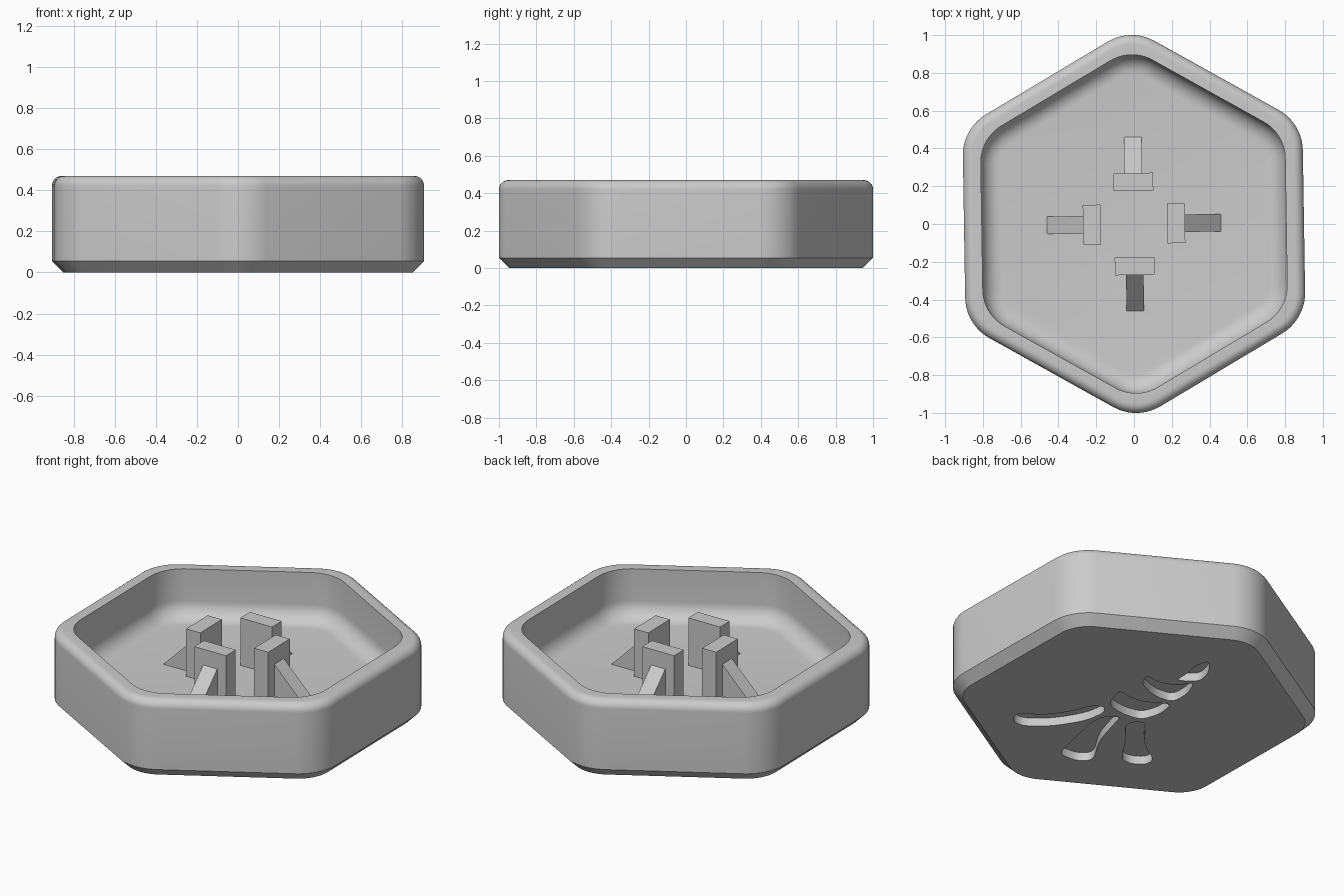
import bpy, bmesh
from math import radians, sin, cos, pi
from mathutils import Matrix, Vector

cube = bpy.data.objects.get("Cube")
if cube:
    bpy.data.objects.remove(cube, do_unlink=True)

TILT = radians(0.9)
FLOOR = 0.18
TOP = 0.47

grey = bpy.data.materials.new("light grey")
grey.use_nodes = True
grey.diffuse_color = (0.6, 0.6, 0.6, 1)
grey.node_tree.nodes["Principled BSDF"].inputs["Base Color"].default_value = grey.diffuse_color


def make_object(name, bm):
    bmesh.ops.recalc_face_normals(bm, faces=bm.faces)
    mesh = bpy.data.meshes.new(name)
    bm.to_mesh(mesh)
    bm.free()
    mesh.materials.append(grey)
    obj = bpy.data.objects.new(name, mesh)
    bpy.context.collection.objects.link(obj)
    return obj


def hexagon(apothem, radius, steps=10):
    """Rounded hexagon with a corner on the y axis."""
    points = []
    for k in range(6):
        corner = TILT + pi / 6 + k * pi / 3
        reach = (apothem - radius) / cos(pi / 6)
        for i in range(steps + 1):
            a = corner + (i / steps - 0.5) * pi / 3
            points.append((reach * cos(corner) + radius * cos(a),
                           reach * sin(corner) + radius * sin(a)))
    return points


def add_loop(bm, points):
    return [bm.verts.new(p) for p in points]


def bridge(bm, low, high):
    """Join two closed loops with a band of quads."""
    for i in range(len(low)):
        bm.faces.new((low[i - 1], low[i], high[i], high[i - 1]))


def loop_edges(bm, loop):
    return [bm.edges.get((loop[i - 1], loop[i])) for i in range(len(loop))]


def soften(points):
    """Corner cutting for a rounder outline."""
    out = []
    for i, q in enumerate(points):
        p = points[i - 1]
        out += [p.lerp(q, 0.2), p.lerp(q, 0.8)]
    return out


# Tray body: rings of (apothem, corner radius, height) from underside to floor
OUTER, OUTER_R, INNER, INNER_R = 0.9, 0.25, 0.806, 0.224
EDGE, COVE, CHAMFER = 0.05, 0.1, 0.055
rings = [(OUTER - CHAMFER, OUTER_R - CHAMFER, 0), (OUTER, OUTER_R, CHAMFER)]
for i in range(9):
    a = i / 8 * pi / 2
    inset = EDGE * (1 - cos(a))
    rings.append((OUTER - inset, OUTER_R - inset, TOP - EDGE + EDGE * sin(a)))
rings.append((INNER, INNER_R, TOP))
for i in range(9):
    a = i / 8 * pi / 2
    inset = COVE * (1 - cos(a))
    rings.append((INNER - inset, INNER_R - inset, FLOOR + COVE - COVE * sin(a)))

bm = bmesh.new()
loops = [add_loop(bm, [(x, y, z) for x, y in hexagon(a, r)]) for a, r, z in rings]
for low, high in zip(loops, loops[1:]):
    bridge(bm, low, high)
bm.faces.new(loops[-1])

# Engraved emblem on the underside: three tail segments and three blades
emblem = [
    [(.23, .32), (.29, .39), (.33, .47), (.41, .53), (.41, .41), (.36, .31), (.28, .31)],
    [(.04, .28), (.07, .37), (.13, .3), (.2, .27), (.26, .27), (.33, .29), (.29, .17),
     (.21, .08), (.11, .15)],
    [(-.14, .05), (-.08, .21), (-.02, .13), (.06, .08), (.21, .06), (.14, -.05),
     (.04, -.11), (-.06, -.05)],
    [(-.66, -.08), (-.62, -.04), (-.49, -.06), (-.34, -.02), (-.23, .04), (-.16, .03),
     (-.16, -.03), (-.26, -.12), (-.44, -.18), (-.6, -.18), (-.65, -.14)],
    [(-.4, -.46), (-.31, -.29), (-.23, -.14), (-.17, -.08), (-.07, -.08), (-.11, -.16),
     (-.19, -.34), (-.22, -.55), (-.31, -.56), (-.39, -.5)],
    [(-.07, -.54), (-.04, -.31), (-.05, -.18), (0, -.13), (.07, -.15), (.05, -.37),
     (.11, -.55), (.06, -.6), (-.02, -.59)],
]
AZIMUTH = radians(50)
along = Vector((-sin(AZIMUTH), cos(AZIMUTH), 0))
across = Vector((cos(AZIMUTH), sin(AZIMUTH), 0))
DEPTH = Vector((0, 0, 0.05))

underside = loop_edges(bm, loops[0])
for outline in emblem:
    points = soften(soften([along * u + across * v for u, v in outline]))
    mouth = add_loop(bm, points)
    bed = add_loop(bm, [p + DEPTH for p in points])
    bridge(bm, mouth, bed)
    bm.faces.new(bed)
    underside += loop_edges(bm, mouth)
# Flat underside filled around the pockets
bmesh.ops.triangle_fill(bm, edges=underside, use_beauty=True)
tray = make_object("tray", bm)
bpy.context.view_layer.objects.active = tray
tray.select_set(True)
bpy.ops.object.shade_smooth_by_angle(angle=radians(30))

# Four upright posts, each braced by a sloping rib on its outer side
BASE = FLOOR - 0.01
post = [(0.177, BASE), (0.27, BASE), (0.27, TOP - 0.005), (0.177, TOP - 0.005)]
rib = [(0.26, BASE), (0.46, BASE), (0.46, FLOOR), (0.27, 0.37), (0.26, 0.37)]
for k, side in enumerate(("left", "back", "right", "front")):
    turn = Matrix.Rotation(TILT + k * pi / 2, 4, "Z")
    for name, profile, width in (("post", post, 0.21), ("rib", rib, 0.093)):
        bm = bmesh.new()
        ends = [add_loop(bm, [(r, y, z) for r, z in profile]) for y in (-width / 2, width / 2)]
        bridge(bm, *ends)
        for end in ends:
            bm.faces.new(end)
        bm.transform(turn)
        make_object(side + "_" + name, bm)
